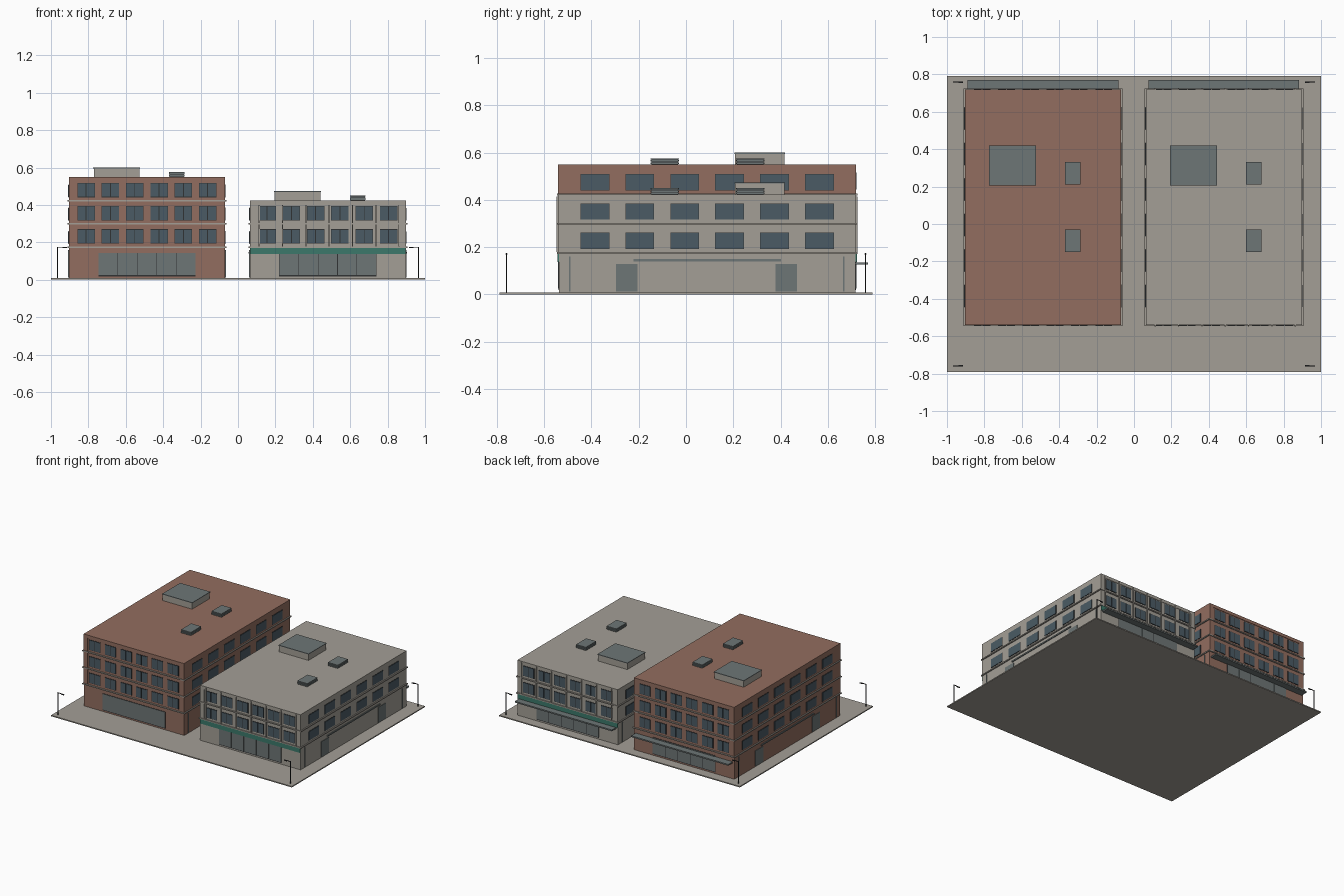
import bpy, bmesh
from mathutils import Vector

cube = bpy.data.objects.get("Cube")
if cube:
    bpy.data.objects.remove(cube, do_unlink=True)


def material(name, r, g, b):
    m = bpy.data.materials.new(name)
    m.use_nodes = True
    m.diffuse_color = (r, g, b, 1)
    bsdf = next(n for n in m.node_tree.nodes if n.type == 'BSDF_PRINCIPLED')
    bsdf.inputs["Base Color"].default_value = (r, g, b, 1)
    return m


BRICK = material("brick", 0.29, 0.155, 0.115)
STONE = material("stone", 0.37, 0.345, 0.305)
GLASS = material("window glass", 0.07, 0.105, 0.13)
SLATE = material("slate metal", 0.155, 0.18, 0.18)
DARK = material("dark metal", 0.03, 0.032, 0.034)
GREEN = material("green sign band", 0.045, 0.19, 0.145)


def build(name, boxes, mat):
    """One object from boxes given as (low corner, high corner)."""
    bm = bmesh.new()
    for lo, hi in boxes:
        lo, hi = Vector(lo), Vector(hi)
        verts = bmesh.ops.create_cube(bm, size=1)["verts"]
        for v in verts:
            v.co = (lo + hi) / 2 + v.co * (hi - lo)
    mesh = bpy.data.meshes.new(name)
    bm.to_mesh(mesh)
    bm.free()
    mesh.materials.append(mat)
    ob = bpy.data.objects.new(name, mesh)
    bpy.context.collection.objects.link(ob)
    return ob


GROUND = 0.008
HALF_W, Y0, Y1 = 0.417, -0.538, 0.717
MID_Y = (Y0 + Y1) / 2


def wall_box(cx, side, u, half, z0, z1, out, start=-0.002):
    """Box lying on one wall: u runs along the wall, out is its thickness."""
    if side == "front":
        return (cx + u - half, Y0 - out, z0), (cx + u + half, Y0 - start, z1)
    if side == "back":
        return (cx + u - half, Y1 + start, z0), (cx + u + half, Y1 + out, z1)
    if side == "right":
        return (cx + HALF_W + start, MID_Y + u - half, z0), (cx + HALF_W + out, MID_Y + u + half, z1)
    return (cx - HALF_W - out, MID_Y + u - half, z0), (cx - HALF_W - start, MID_Y + u + half, z1)


def around(cx, z0, z1, grow):
    return (cx - HALF_W - grow, Y0 - grow, z0), (cx + HALF_W + grow, Y1 + grow, z1)


def building(label, cx, floors, wall_mat, top):
    # Main block, corner trims and floor ledges
    build(label + "_walls", [around(cx, GROUND, top, 0)], wall_mat)
    trims = []
    for side in ("front", "back"):
        for s in (-1, 1):
            trims.append(wall_box(cx, side, s * 0.4, 0.017, 0.18, top, 0.003))
        trims.append(wall_box(cx, side, 0, HALF_W, top - 0.023, top, 0.003))
    build(label + "_corner_trim", trims, wall_mat)
    build(label + "_ledges", [around(cx, z - 0.004, z + 0.004, 0.008)
                              for z in (0.175 + 0.124 * i for i in range(floors))], STONE)

    # Upper windows: paired panes front and back, single panes on the sides
    frames, panes = [], []
    for f in range(floors):
        z = 0.193 + 0.124 * f
        for i in range(6):
            for side in ("front", "back"):
                u = (i - 2.5) * 0.13
                frames.append(wall_box(cx, side, u, 0.047, z, z + 0.077, 0.002))
                for s in (-1, 1):
                    panes.append(wall_box(cx, side, u + s * 0.0235, 0.021, z + 0.003, z + 0.074, 0.004))
            for side in ("left", "right"):
                u = (i - 2.5) * 0.19
                frames.append(wall_box(cx, side, u, 0.061, z - 0.001, z + 0.068, 0.002))
                panes.append(wall_box(cx, side, u, 0.059, z + 0.001, z + 0.066, 0.004))
    build(label + "_window_frames", frames, DARK)
    build(label + "_window_panes", panes, GLASS)

    # Ground floor shop windows, side doors, vents and downpipes
    frames, panes, pipes = [], [], []
    for side in ("front", "back"):
        frames.append(wall_box(cx, side, 0, 0.26, 0.018, 0.144, 0.002))
        for i in range(5):
            panes.append(wall_box(cx, side, (i - 2) * 0.104, 0.0505, 0.024, 0.142, 0.004))
    for side in ("left", "right"):
        for u in (-0.34, 0.335):
            panes.append(wall_box(cx, side, u, 0.045, 0.012, 0.128, 0.004))
        pipes.append(wall_box(cx, side, 0, 0.312, 0.139, 0.149, 0.006))
        for u in (-0.581, 0.578):
            pipes.append(wall_box(cx, side, u, 0.003, 0.012, 0.16, 0.005))
    build(label + "_shop_frames", frames, DARK)
    build(label + "_shop_windows_and_doors", panes, SLATE)
    build(label + "_side_vents_and_pipes", pipes, SLATE)

    # Rear canopy
    build(label + "_rear_canopy", [wall_box(cx, "back", 0, 0.403, 0.126, 0.136, 0.053)], SLATE)

    # Roof: plant room with a cap, and two louvred vent units
    x = cx - 0.162
    build(label + "_plant_room", [((x - 0.122, 0.208, top), (x + 0.122, 0.417, top + 0.046))], STONE)
    build(label + "_plant_room_cap", [((x - 0.125, 0.205, top + 0.046), (x + 0.125, 0.42, top + 0.051))], SLATE)
    units, slats = [], []
    x = cx + 0.16
    for y in (-0.09, 0.272):
        units.append(((x - 0.038, y - 0.056, top), (x + 0.038, y + 0.056, top + 0.024)))
        for i in range(4):
            z = top + 0.003 + i * 0.0065
            slats.append(((x - 0.041, y - 0.06, z), (x + 0.041, y + 0.06, z + 0.0045)))
    build(label + "_vent_cores", units, DARK)
    build(label + "_vent_louvres", slats, SLATE)


# Paved base
build("pavement", [((-1, -0.79, 0), (1, 0.79, GROUND))], STONE)

# The two blocks
building("brick_block", -0.487, 3, BRICK, 0.549)
GREY_X = 0.48
building("stone_block", GREY_X, 2, STONE, 0.423)

# Extras of the stone block: upright fins and green bands
fins = [wall_box(GREY_X, side, 0.008 + 0.1247 * i, 0.003, 0.179, 0.415, 0.009)
        for side in ("front", "back") for i in range(-3, 4)]
build("stone_block_fins", fins, STONE)
build("stone_block_green_bands",
      [wall_box(GREY_X, side, 0, 0.415, 0.137, 0.171, 0.006) for side in ("front", "back")], GREEN)

# Street lamps with arms pointing inwards
for sx, x_name in ((-1, "right"), (1, "left")):
    for sy, y_name in ((-1, "front"), (1, "back")):
        y = sy * 0.759
        ends = sorted((sx * 0.968, sx * 0.918))
        heads = sorted((sx * 0.938, sx * 0.915))
        build(f"street_lamp_{y_name}_{x_name}", [
            ((sx * 0.966 - 0.0025, y - 0.0025, GROUND), (sx * 0.966 + 0.0025, y + 0.0025, 0.176)),
            ((ends[0], y - 0.002, 0.172), (ends[1], y + 0.002, 0.176)),
            ((heads[0], y - 0.004, 0.169), (heads[1], y + 0.004, 0.174))], DARK)
